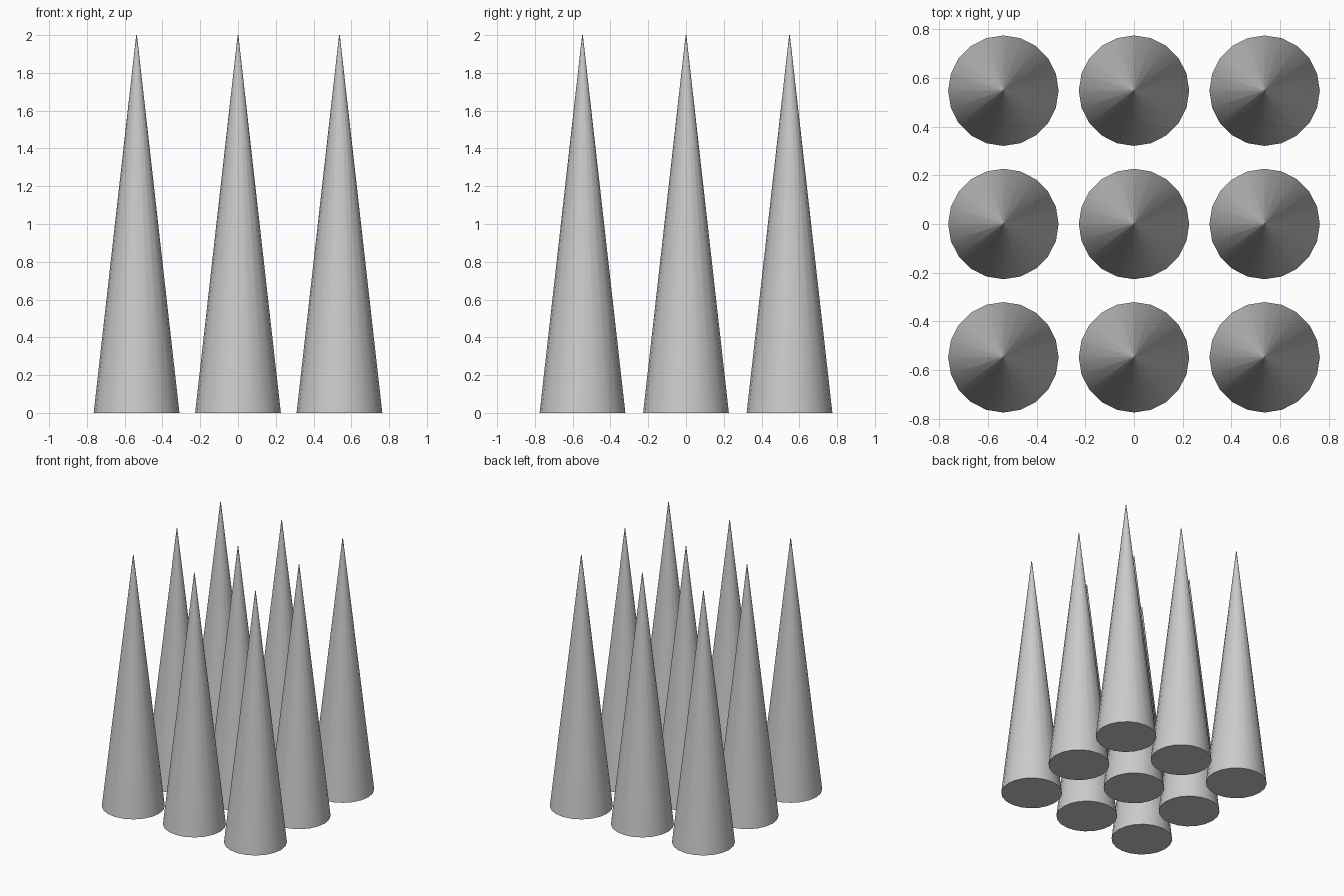
import bpy
import math

if "Cube" in bpy.data.objects:
    bpy.data.objects.remove(bpy.data.objects["Cube"])

RADIUS, TIP, HEIGHT = 0.227, 0.002, 2.0
STEP_X, STEP_Y = 0.537, 0.548

# Three by three grid of tall spikes
for row in (-1, 0, 1):
    for col in (-1, 0, 1):
        bpy.ops.mesh.primitive_cone_add(
            vertices=20, radius1=RADIUS, radius2=TIP, depth=HEIGHT,
            location=(col * STEP_X, row * STEP_Y, HEIGHT / 2))
        spike = bpy.context.object
        spike.name = f"spike_row{row + 2}_col{col + 2}"
        bpy.ops.object.shade_smooth_by_angle(angle=math.radians(30))
